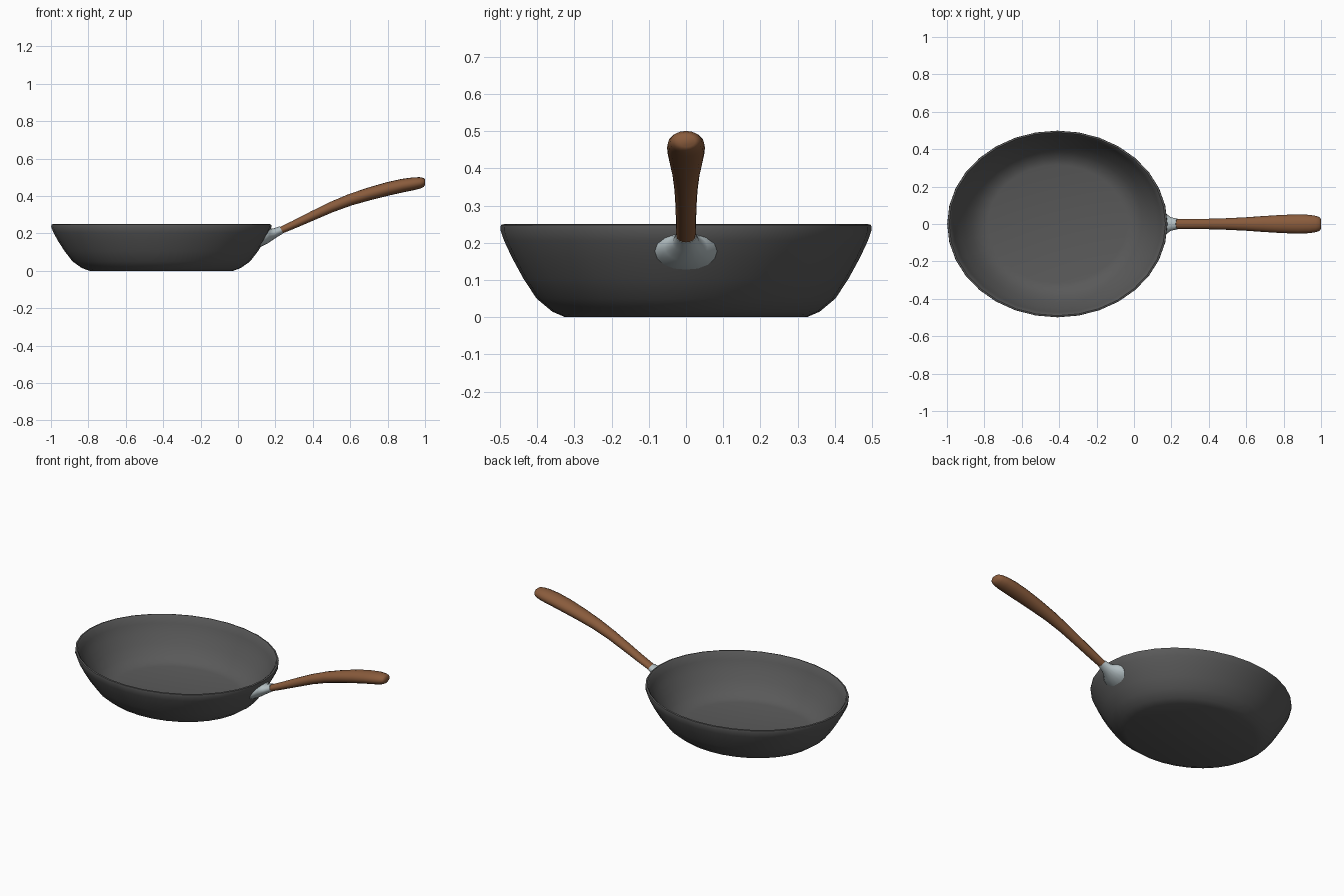
import bpy, bmesh, math
from mathutils import Vector

if "Cube" in bpy.data.objects:
    bpy.data.objects.remove(bpy.data.objects["Cube"])


def material(name, color):
    m = bpy.data.materials.new(name)
    m.diffuse_color = (*color, 1)
    m.use_nodes = True
    m.node_tree.nodes["Principled BSDF"].inputs["Base Color"].default_value = m.diffuse_color
    return m


def finish(name, bm, mat, angle):
    bmesh.ops.recalc_face_normals(bm, faces=bm.faces)
    me = bpy.data.meshes.new(name)
    bm.to_mesh(me)
    bm.free()
    ob = bpy.data.objects.new(name, me)
    bpy.context.collection.objects.link(ob)
    me.materials.append(mat)
    bpy.ops.object.select_all(action='DESELECT')
    ob.select_set(True)
    bpy.context.view_layer.objects.active = ob
    bpy.ops.object.shade_smooth_by_angle(angle=math.radians(angle))
    return ob


def loft(name, rings, mat, angle=40):
    """Skin a list of equally sized point rings and cap both ends."""
    bm = bmesh.new()
    loops = [[bm.verts.new(p) for p in ring] for ring in rings]
    n = len(loops[0])
    for a, b in zip(loops, loops[1:]):
        for i in range(n):
            j = (i + 1) % n
            bm.faces.new((a[i], a[j], b[j], b[i]))
    bm.faces.new(loops[0][::-1])
    bm.faces.new(loops[-1])
    return finish(name, bm, mat, angle)


def ellipse(x, z, half_y, half_t, tilt, n):
    """Ring across the y axis; tilt is the angle its normal rises above +x."""
    up = Vector((-math.sin(tilt), 0, math.cos(tilt)))
    side = Vector((0, 1, 0))
    return [Vector((x, 0, z)) + side * half_y * math.cos(2 * math.pi * i / n)
            + up * half_t * math.sin(2 * math.pi * i / n) for i in range(n)]


iron = material("dark_iron", (0.10, 0.10, 0.10))
steel = material("steel", (0.45, 0.52, 0.54))
wood = material("wood", (0.25, 0.105, 0.045))

# Pan body: oval bowl, outer wall up to the rim and back down inside
CX, STRETCH, SIDES = -0.41, 1.18, 32
profile = [(0.325, 0), (0.36, 0.015), (0.402, 0.05), (0.438, 0.105), (0.468, 0.16),
           (0.489, 0.205), (0.499, 0.234), (0.498, 0.248), (0.49, 0.25), (0.483, 0.243),
           (0.472, 0.205), (0.45, 0.16), (0.42, 0.105), (0.386, 0.06), (0.35, 0.03),
           (0.315, 0.02)]
loft("pan_body", [[(CX + STRETCH * r * math.cos(2 * math.pi * i / SIDES),
                    r * math.sin(2 * math.pi * i / SIDES), z) for i in range(SIDES)]
                  for r, z in profile], iron, 35)

# Metal bracket: flares from the handle neck to the sloping pan wall
bracket = [(0.13, 0.175, 0.087, 0.062, -0.52), (0.145, 0.178, 0.083, 0.056, -0.45),
           (0.168, 0.188, 0.058, 0.038, -0.1), (0.195, 0.201, 0.037, 0.026, 0.25),
           (0.232, 0.219, 0.028, 0.021, 0.45)]
loft("handle_bracket", [ellipse(*s, 16) for s in bracket], steel, 50)

# Wooden handle: curved, slim neck swelling to a rounded grip
handle = [(0.222, 0.213, 0.026, 0.018, 0.45), (0.30, 0.248, 0.027, 0.021, 0.43),
          (0.40, 0.295, 0.028, 0.025, 0.43), (0.50, 0.341, 0.031, 0.028, 0.41),
          (0.60, 0.380, 0.036, 0.031, 0.35), (0.70, 0.411, 0.043, 0.034, 0.29),
          (0.80, 0.438, 0.049, 0.036, 0.24), (0.88, 0.456, 0.051, 0.036, 0.19),
          (0.94, 0.466, 0.049, 0.034, 0.14), (0.975, 0.471, 0.043, 0.030, 0.1),
          (0.992, 0.473, 0.036, 0.024, 0.05), (1.0, 0.474, 0.026, 0.016, 0)]
loft("handle", [ellipse(*s, 16) for s in handle], wood, 60)
